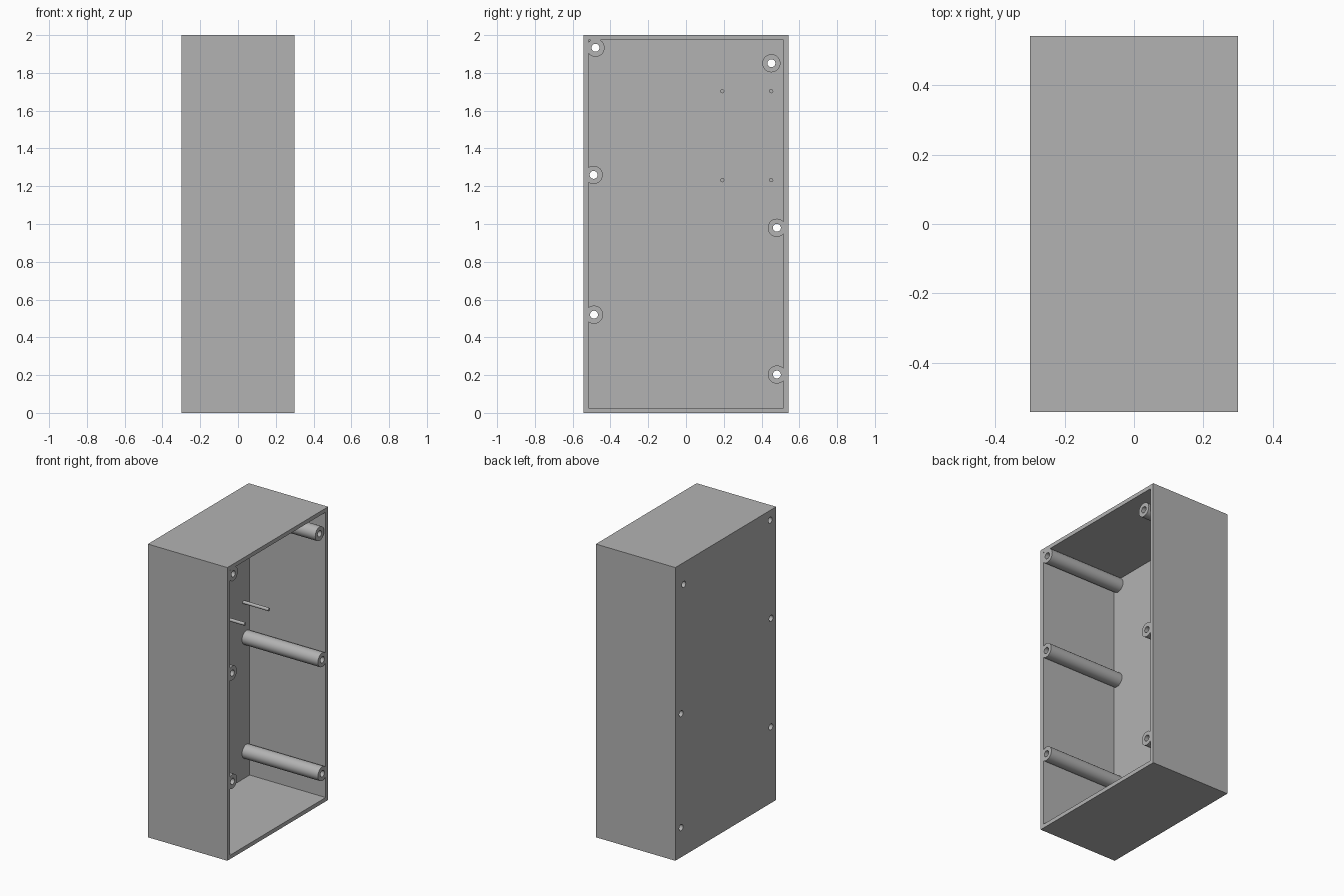
import bpy
import math

cube = bpy.data.objects.get("Cube")
if cube:
    bpy.data.objects.remove(cube, do_unlink=True)

# Overall sizes
HALF_X, HALF_Y, HEIGHT, WALL = 0.30, 0.543, 2.0, 0.027
POST_R, HOLE_R, PIN_R = 0.048, 0.021, 0.011
FLOOR_X = -HALF_X + WALL
PIN_END = -0.08

POSTS = [(-0.479, 1.933), (-0.489, 1.26), (-0.487, 0.52),
         (0.452, 1.851), (0.481, 0.98), (0.481, 0.203)]

grey = bpy.data.materials.new("plain grey")
grey.use_nodes = True
colour = (0.45, 0.45, 0.45, 1)
grey.diffuse_color = colour
grey.node_tree.nodes["Principled BSDF"].inputs["Base Color"].default_value = colour


def box(name, x0, x1, half_y, z0, z1):
    bpy.ops.mesh.primitive_cube_add(size=1, location=((x0 + x1) / 2, 0, (z0 + z1) / 2))
    ob = bpy.context.object
    ob.name = name
    ob.scale = (x1 - x0, half_y * 2, z1 - z0)
    bpy.ops.object.transform_apply(location=True, rotation=True, scale=True)
    ob.data.materials.append(grey)
    return ob


def rod(name, radius, x0, x1, y, z, sides=32):
    bpy.ops.mesh.primitive_cylinder_add(vertices=sides, radius=radius, depth=x1 - x0,
                                        location=((x0 + x1) / 2, y, z),
                                        rotation=(0, math.pi / 2, 0))
    ob = bpy.context.object
    ob.name = name
    bpy.ops.object.transform_apply(location=True, rotation=True, scale=True)
    ob.data.materials.append(grey)
    return ob


def cut(target, cutter):
    mod = target.modifiers.new("cut", "BOOLEAN")
    mod.operation = "DIFFERENCE"
    mod.solver = "EXACT"
    mod.object = cutter
    bpy.context.view_layer.objects.active = target
    bpy.ops.object.modifier_apply(modifier=mod.name)
    bpy.data.objects.remove(cutter, do_unlink=True)


def smooth(ob):
    bpy.ops.object.select_all(action="DESELECT")
    ob.select_set(True)
    bpy.context.view_layer.objects.active = ob
    bpy.ops.object.shade_smooth_by_angle(angle=math.radians(30))


# Hollow of the case, with the screw posts left standing in it
cavity = box("cavity", FLOOR_X, HALF_X + 0.1, HALF_Y - WALL, WALL, HEIGHT - WALL)
for y, z in POSTS:
    cut(cavity, rod("post_form", POST_R, FLOOR_X - 0.1, HALF_X + 0.2, y, z))

# Case open towards +x, with screw holes right through
case = box("case_with_screw_posts", -HALF_X, HALF_X, HALF_Y, 0, HEIGHT)
cut(case, cavity)
for y, z in POSTS:
    cut(case, rod("screw_hole", HOLE_R, -HALF_X - 0.1, HALF_X + 0.1, y, z))
smooth(case)

# Four thin mounting pins on the back panel
for side, y in (("front", 0.192), ("back", 0.451)):
    for level, z in (("lower", 1.232), ("upper", 1.703)):
        smooth(rod(f"{level}_{side}_pin", PIN_R, FLOOR_X - 0.01, PIN_END, y, z, 16))
